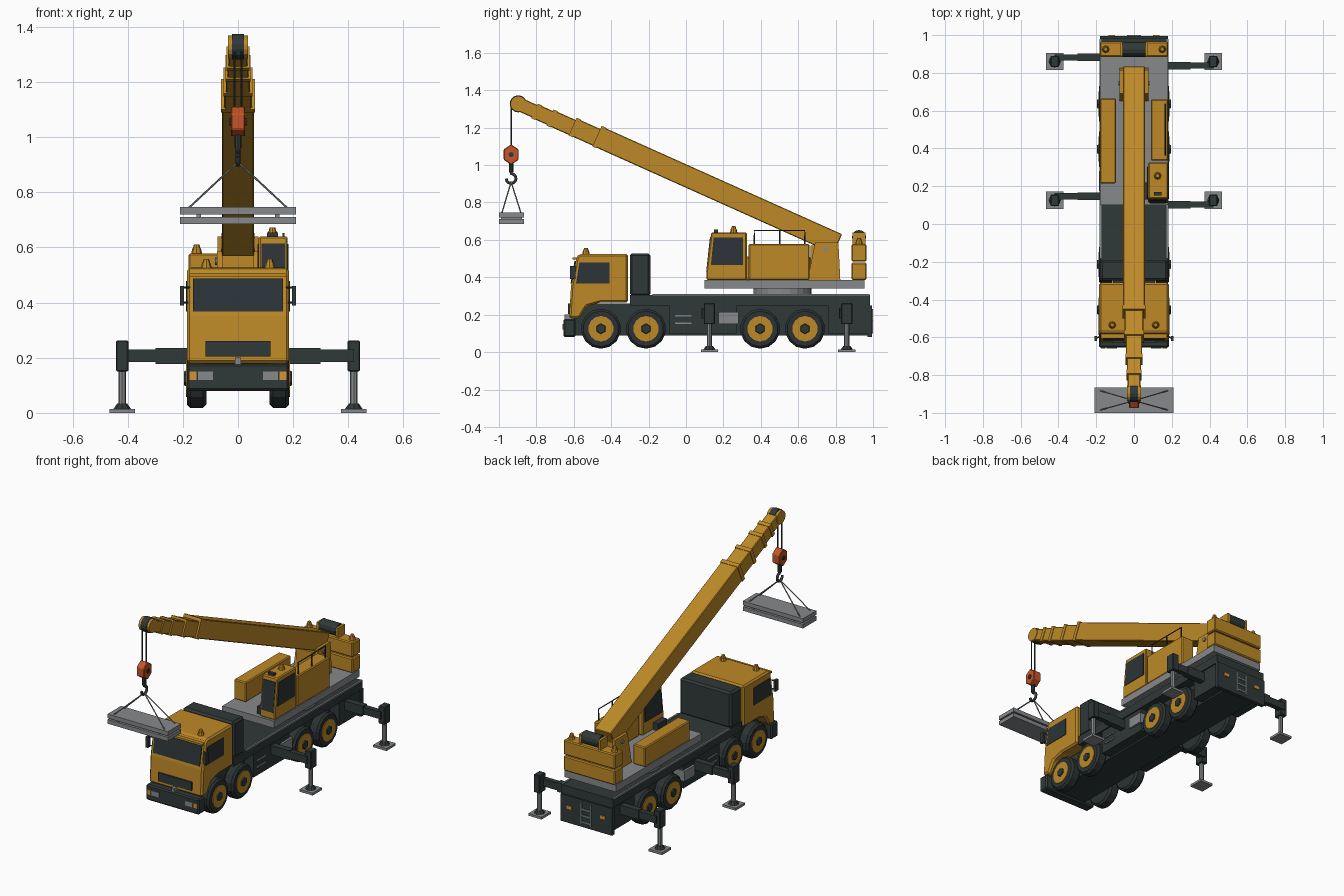
import bpy, bmesh
from math import cos, sin, pi, radians
from mathutils import Vector

cube = bpy.data.objects.get("Cube")
if cube:
    bpy.data.objects.remove(cube, do_unlink=True)


def material(name, red, green, blue):
    mat = bpy.data.materials.new(name)
    mat.use_nodes = True
    mat.diffuse_color = (red, green, blue, 1)
    node = next(n for n in mat.node_tree.nodes if n.type == "BSDF_PRINCIPLED")
    node.inputs["Base Color"].default_value = (red, green, blue, 1)
    return mat


yellow = material("machine yellow", .51, .25, .02)
dark = material("dark steel", .03, .04, .04)
glass = material("dark glass", .025, .034, .038)
rubber = material("tyre rubber", .024, .032, .033)
grey = material("light grey steel", .24, .25, .26)
orange = material("hook orange", .55, .09, .02)
amber = material("amber lamp", .65, .3, .03)


def place(name, mat, data, bevel=0, mirror=False):
    obj = bpy.data.objects.new(name, data)
    bpy.context.collection.objects.link(obj)
    data.materials.append(mat)
    if bevel:
        mod = obj.modifiers.new("bevel", "BEVEL")
        mod.width, mod.segments, mod.limit_method = bevel, 1, "ANGLE"
    if mirror:
        obj.modifiers.new("mirror", "MIRROR")
    return obj


def from_bmesh(name, mat, bm, **options):
    bmesh.ops.recalc_face_normals(bm, faces=bm.faces)
    mesh = bpy.data.meshes.new(name)
    bm.to_mesh(mesh)
    bm.free()
    return place(name, mat, mesh, **options)


def prism(name, mat, x, profile, **options):
    """Extrude a (y, z) outline between two x values."""
    bm = bmesh.new()
    face = bm.faces.new([bm.verts.new((x[0], py, pz)) for py, pz in profile])
    out = bmesh.ops.extrude_face_region(bm, geom=[face])["geom"]
    moved = [v for v in out if isinstance(v, bmesh.types.BMVert)]
    bmesh.ops.translate(bm, verts=moved, vec=(x[1] - x[0], 0, 0))
    return from_bmesh(name, mat, bm, **options)


def box(name, mat, x, y, z, **options):
    outline = [(y[0], z[0]), (y[1], z[0]), (y[1], z[1]), (y[0], z[1])]
    return prism(name, mat, x, outline, **options)


def rod(name, mat, start, end, radius, tip=None, sides=8, **options):
    start, end = Vector(start), Vector(end)
    axis = end - start
    bm = bmesh.new()
    bmesh.ops.create_cone(bm, cap_ends=True, segments=sides, radius1=radius,
                          radius2=radius if tip is None else tip, depth=axis.length)
    bm.transform(axis.to_track_quat("Z", "Y").to_matrix().to_4x4())
    bmesh.ops.translate(bm, verts=bm.verts, vec=(start + end) / 2)
    return from_bmesh(name, mat, bm, **options)


def tube(name, mat, points, radius, **options):
    curve = bpy.data.curves.new(name, "CURVE")
    curve.dimensions = "3D"
    curve.bevel_depth, curve.bevel_resolution, curve.use_fill_caps = radius, 1, True
    spline = curve.splines.new("POLY")
    spline.points.add(len(points) - 1)
    for p, co in zip(spline.points, points):
        p.co = (*co, 1)
    return place(name, mat, curve, **options)


def beacon(name, x, y, z):
    rod(name + "_base", yellow, (x, y, z), (x, y, z + .02), .02, .016)
    rod(name + "_lamp", yellow, (x, y, z + .02), (x, y, z + .035), .014, .01)


W = .18  # half width of the vehicle

# Chassis and deck
box("chassis_core", dark, (-.11, .11), (-.6, .97), (.09, .26))
box("deck", dark, (-W, W), (-.3, .985), (.25, .305))
box("deck_edge", grey, (.172, .183), (-.18, .98), (.303, .31), mirror=True)
box("middle_side_box", dark, (.1, .172), (-.09, .27), (.1, .25), mirror=True)
box("rear_side_box", dark, (.1, .172), (.76, .98), (.1, .25), mirror=True)
box("tool_locker", grey, (.1, .186), (.175, .28), (.15, .215), mirror=True)
for z in (.15, .19):
    box("side_step", grey, (.17, .18), (-.06, .03), (z, z + .008), mirror=True)
box("rear_panel", dark, (-W, W), (.97, .995), (.08, .25))
box("rear_lamp", amber, (.1, .135), (.99, 1), (.17, .19), mirror=True)
box("ladder_rail", grey, (.03, .036), (.99, 1), (.1, .23), mirror=True)
for z in (.11, .15, .19):
    box("ladder_rung", grey, (-.03, .03), (.99, 1), (z, z + .008))

# Wheels
for y in (-.455, -.214, .396, .636):
    rod("tyre", rubber, (.115, y, .125), (.185, y, .125), .107, sides=14, bevel=.012, mirror=True)
    rod("wheel_rim", yellow, (.18, y, .125), (.189, y, .125), .068, sides=14, mirror=True)
    rod("wheel_hub", dark, (.185, y, .125), (.196, y, .125), .03, .025, sides=6, mirror=True)
    rod("axle", dark, (-.12, y, .125), (.12, y, .125), .025)

# Driver cab
prism("driver_cab", yellow, (-.185, .185), [
    (-.625, .18), (-.615, .35), (-.585, .51), (-.57, .525), (-.31, .525),
    (-.31, .265), (-.46, .265), (-.53, .245), (-.57, .18)], bevel=.01)
prism("windscreen", glass, (-.163, .163), [(-.617, .368), (-.596, .488), (-.584, .488), (-.605, .368)])
box("sun_visor", yellow, (-.175, .175), (-.607, .58 * -1), (.495, .507))
prism("cab_side_window", glass, (.18, .188), [(-.588, .368), (-.57, .478), (-.41, .478), (-.41, .368)], mirror=True)
box("grille", dark, (-.117, .117), (-.63, -.6), (.205, .26))
box("bumper", dark, (-.185, .185), (-.655, -.59), (.08, .178), bevel=.008)
box("headlamp", grey, (.09, .145), (-.659, -.64), (.12, .15), mirror=True)
box("turn_lamp", amber, (.15, .175), (-.659, -.64), (.12, .15), mirror=True)
box("tow_hook", grey, (-.01, .01), (-.65, -.6), (.175, .2))
box("mirror", dark, (.195, .21), (-.62, -.592), (.39, .46), mirror=True)
for z in (.4, .455):
    rod("mirror_arm", dark, (.17, -.59, z), (.2, -.605, z), .004, mirror=True)
for side in (-1, 1):
    beacon("cab_beacon", side * .115, -.535, .523)
box("rear_cab_locker", dark, (-W, W), (-.3, -.19), (.3, .528), bevel=.012)

# Outriggers, with staggered beams
for side, shift in ((-1, .022), (1, -.022)):
    for y in (.125, .86):
        yb = y + shift
        box("outrigger_sleeve", dark, sorted((side * .05, side * .3)), (yb - .02, yb + .02), (.178, .236))
        box("outrigger_beam", dark, sorted((side * .28, side * .42)), (yb - .016, yb + .016), (.184, .23))
        x = side * .42
        box("jack_housing", dark, (x - .022, x + .022), (y - .03, y + .03), (.15, .262), bevel=.004)
        rod("jack_leg", grey, (x, y, .02), (x, y, .16), .014)
        rod("jack_foot", dark, (x, y, .014), (x, y, .034), .032, .018)
        box("jack_pad", grey, (x - .046, x + .046), (y - .046, y + .046), (0, .015))

# Turntable and rotating platform
rod("turntable", grey, (0, .515, .3), (0, .515, .345), .155, sides=24)
box("platform", grey, (-W, W), (.1, .955), (.34, .385))

# Crane operator cab
prism("operator_cab", yellow, (.075, W), [(.11, .385), (.11, .44), (.135, .64), (.325, .64), (.325, .385)], bevel=.006)
prism("operator_side_window", glass, (.07, .184), [(.133, .465), (.148, .612), (.305, .612), (.305, .465)])
prism("operator_front_window", glass, (.086, .17), [(.108, .43), (.128, .615), (.14, .615), (.12, .43)])
box("roof_vent", dark, (.105, .145), (.15, .17), (.635, .655))
box("operator_step", dark, (.04, .075), (.13, .22), (.385, .43))
beacon("operator_beacon", .125, .255, .638)

# Engine housings and handrail
box("engine_housing", yellow, (.09, W), (.335, .66), (.385, .578), bevel=.006)
box("long_housing", yellow, (-W, -.095), (.215, .665), (.385, .51), bevel=.006)
tube("handrail", dark, [(.165, .365, .57), (.165, .365, .65), (.165, .635, .65), (.165, .635, .57)], .004)
rod("handrail_post", dark, (.165, .5, .57), (.165, .5, .65), .004)

# Counterweight and winch
for z in (.385, .485):
    box("counterweight_block", yellow, (-W, W), (.885, .965), (z, z + .093), bevel=.006)
rod("winch_drum", dark, (-.06, .925, .615), (.06, .925, .615), .038, sides=12)
box("winch_bracket", yellow, (.06, .075), (.89, .96), (.575, .64), mirror=True)
for side in (-1, 1):
    beacon("rear_beacon", side * .15, .925, .576)

# Boom pedestal
prism("boom_cheek", yellow, (.058, .076), [(.65, .385), (.69, .585), (.815, .585), (.825, .385)], mirror=True)
box("pedestal_core", yellow, (-.058, .058), (.665, .8), (.385, .57))
rod("boom_pin", grey, (-.083, .745, .55), (.083, .745, .55), .013, sides=10)

# Telescopic boom, measured along its own axis from the rear end
tilt = radians(24.15)


def on_boom(along, up):
    return (.811 - along * cos(tilt) + up * sin(tilt), .578 + along * sin(tilt) + up * cos(tilt))


stages = [("main", 0, 1.41, .0575, .058, 0), ("second", 1.3, 1.55, .049, .05, -.007),
          ("third", 1.45, 1.68, .044, .043, -.012), ("fourth", 1.6, 1.77, .04, .038, -.014),
          ("nose", 1.7, 1.86, .036, .034, -.015)]
for label, back, front, half, wide, drop in stages:
    corners = [on_boom(back, drop - half), on_boom(front, drop - half),
               on_boom(front, drop + half), on_boom(back, drop + half)]
    prism(label + "_boom_stage", yellow, (-wide, wide), corners, bevel=.004)
    if label != "nose":
        collar = [on_boom(front - .025, drop - half - .003), on_boom(front, drop - half - .003),
                  on_boom(front, drop + half + .003), on_boom(front - .025, drop + half + .003)]
        prism(label + "_boom_collar", yellow, (-wide - .003, wide + .003), collar)
hy, hz = on_boom(1.865, -.015)
rod("boom_head_cheek", yellow, (.02, hy, hz), (.037, hy, hz), .042, sides=14, mirror=True)
rod("boom_sheave", dark, (-.021, hy, hz), (.021, hy, hz), .046, sides=14)

# Hook block and hoist ropes
py = -.935
rod("hoist_rope", dark, (.013, py, 1.09), (.013, py, hz + .01), .004, sides=6, mirror=True)
hexagon = [(py + .046 * sin(k * pi / 3), 1.056 + .055 * cos(k * pi / 3)) for k in range(6)]
prism("hook_block", orange, (-.026, .026), hexagon, bevel=.004)
rod("hook_block_pin", dark, (-.031, py, 1.056), (.031, py, 1.056), .014)
rod("hook_swivel", dark, (0, py, .96), (0, py, 1.01), .012)
arc = [radians(a) for a in range(90, -181, -30)]
tube("hook", dark, [(0, py, .965)] + [(0, py + .026 * cos(a), .928 + .026 * sin(a)) for a in arc], .009)

# Suspended load with slings
for z in (.685, .72):
    box("load_slab", grey, (-.21, .21), (-1, -.866), (z, z + .026))
box("load_spacer", grey, (.135, .15), (-.99, -.876), (.71, .722), mirror=True)
for y in (-.985, -.882):
    rod("load_sling", grey, (0, py, .91), (.18, y, .742), .0035, sides=6, mirror=True)
